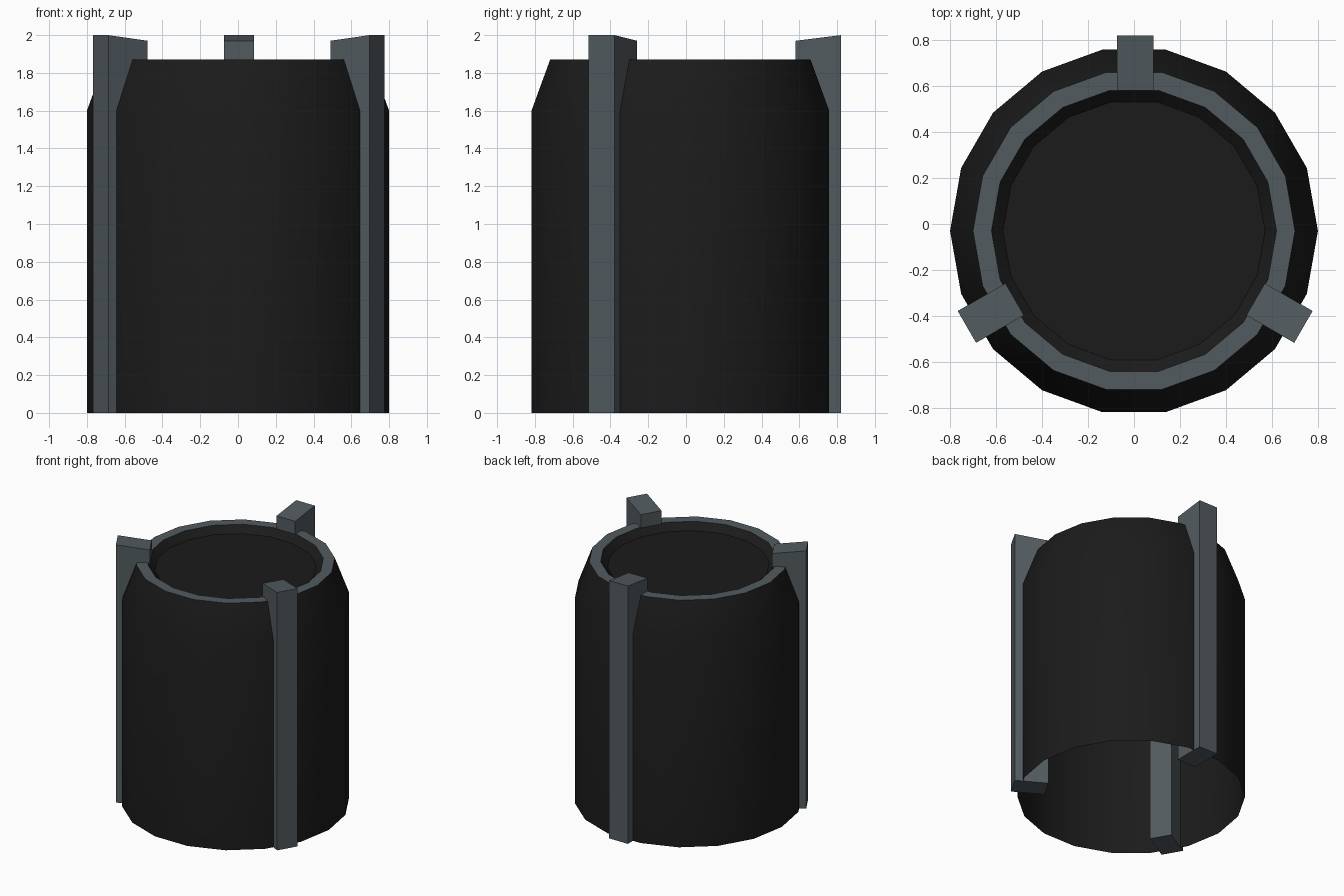
import bpy, bmesh
from math import cos, sin, pi, radians

if "Cube" in bpy.data.objects:
    bpy.data.objects.remove(bpy.data.objects["Cube"])

SIDES = 18
CENTRE_Y = -0.03


def material(name, rgb):
    m = bpy.data.materials.new(name)
    m.diffuse_color = (*rgb, 1)
    m.use_nodes = True
    m.node_tree.nodes["Principled BSDF"].inputs["Base Color"].default_value = m.diffuse_color
    return m


dark = material("black_rubber", (0.011, 0.011, 0.011))
grey = material("grey_metal", (0.085, 0.105, 0.115))


def new_object(name, bm, mats):
    me = bpy.data.meshes.new(name)
    bm.to_mesh(me)
    bm.free()
    for m in mats:
        me.materials.append(m)
    ob = bpy.data.objects.new(name, me)
    bpy.context.collection.objects.link(ob)
    return ob


# Shell: lathed wall, chamfer, grey rim and recessed cap, open at the bottom
profile = [(0.80, 0.0), (0.80, 1.60), (0.70, 1.87), (0.62, 1.87), (0.57, 1.82)]
bm = bmesh.new()
rings = [[bm.verts.new((r * cos(2 * pi * i / SIDES),
                        CENTRE_Y + r * sin(2 * pi * i / SIDES), z))
          for i in range(SIDES)] for r, z in profile]
for k, (lo, hi) in enumerate(zip(rings, rings[1:])):
    for i in range(SIDES):
        j = (i + 1) % SIDES
        f = bm.faces.new((lo[i], lo[j], hi[j], hi[i]))
        f.material_index = 1 if k == 2 else 0
bm.faces.new(rings[-1])
shell = new_object("canister_shell", bm, [dark, grey])
bpy.context.view_layer.objects.active = shell
shell.select_set(True)
bpy.ops.object.shade_smooth_by_angle(angle=radians(30))

# Ribs: three upright bars with a top that slopes inwards
rib_side = [(0.605, 0.0), (0.845, 0.0), (0.845, 2.0), (0.605, 1.97)]
for n in range(3):
    bm = bmesh.new()
    left, right = [[bm.verts.new((r, y, z)) for r, z in rib_side]
                   for y in (-0.08, 0.08)]
    bm.faces.new(left)
    bm.faces.new(right[::-1])
    for i in range(4):
        j = (i + 1) % 4
        bm.faces.new((left[j], left[i], right[i], right[j]))
    bmesh.ops.recalc_face_normals(bm, faces=bm.faces)
    rib = new_object(f"rib_{n + 1}", bm, [grey])
    rib.location = (0.005, -0.025, 0)
    rib.rotation_euler.z = radians(90 + 120 * n)
